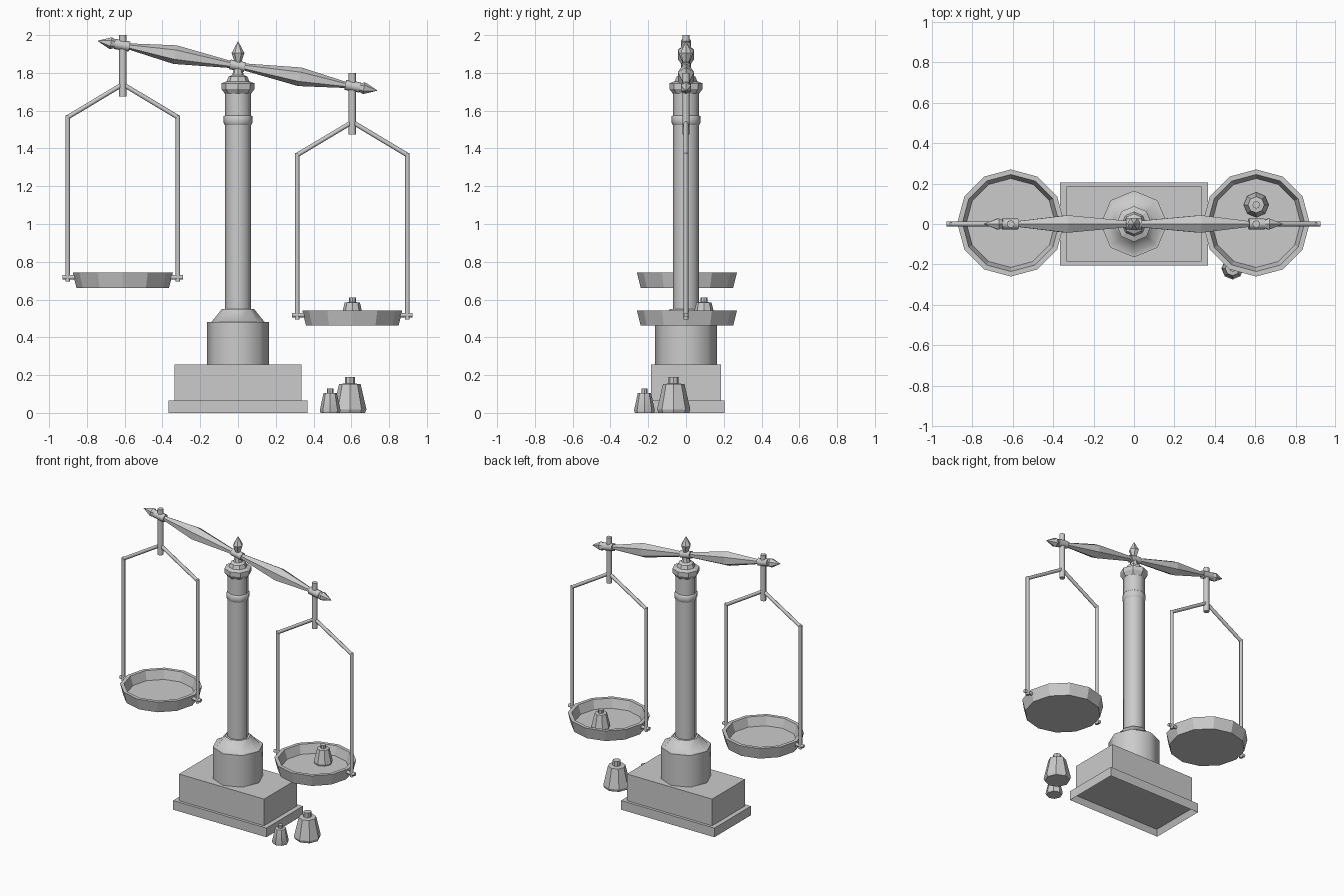
import bpy, bmesh, math
from mathutils import Vector, Matrix

cube = bpy.data.objects.get("Cube")
if cube:
    bpy.data.objects.remove(cube, do_unlink=True)

metal = bpy.data.materials.new("grey metal")
metal.use_nodes = True
GREY = (0.6, 0.6, 0.6, 1)
metal.diffuse_color = GREY
metal.node_tree.nodes["Principled BSDF"].inputs["Base Color"].default_value = GREY


def finish(name, bm, smooth=0):
    bmesh.ops.remove_doubles(bm, verts=bm.verts, dist=1e-5)
    bmesh.ops.recalc_face_normals(bm, faces=bm.faces)
    mesh = bpy.data.meshes.new(name)
    bm.to_mesh(mesh)
    bm.free()
    mesh.materials.append(metal)
    obj = bpy.data.objects.new(name, mesh)
    bpy.context.collection.objects.link(obj)
    if smooth:
        bpy.ops.object.select_all(action="DESELECT")
        obj.select_set(True)
        bpy.context.view_layer.objects.active = obj
        bpy.ops.object.shade_smooth_by_angle(angle=math.radians(smooth))
    return obj


def lathe(name, profile, sides, matrix=Matrix(), smooth=0):
    """Revolve (radius, height) pairs around z, closing both ends."""
    bm = bmesh.new()
    rings = []
    for r, z in profile:
        rings.append([bm.verts.new(matrix @ Vector((
            r * math.cos(math.tau * i / sides), r * math.sin(math.tau * i / sides), z)))
            for i in range(sides)])
    for a, b in zip(rings, rings[1:]):
        for i in range(sides):
            j = (i + 1) % sides
            bm.faces.new((a[i], a[j], b[j], b[i]))
    bm.faces.new(rings[0])
    bm.faces.new(rings[-1])
    return finish(name, bm, smooth)


def rod(name, a, b, r, sides=8):
    a, b = Vector(a), Vector(b)
    d = b - a
    m = Matrix.Translation(a) @ d.to_track_quat("Z", "Y").to_matrix().to_4x4()
    return lathe(name, [(r, 0), (r, d.length)], sides, m, 50)


def box(name, sx, sy, z0, z1, recess=0):
    bm = bmesh.new()
    bmesh.ops.create_cube(bm, size=1, matrix=Matrix.Translation((0, 0, (z0 + z1) / 2))
                          @ Matrix.Diagonal((sx, sy, z1 - z0, 1)))
    if recess:
        under = min(bm.faces, key=lambda f: f.calc_center_median().z)
        bmesh.ops.inset_region(bm, faces=[under], thickness=0.025)
        bmesh.ops.translate(bm, verts=under.verts, vec=(0, 0, recess))
    return finish(name, bm)


# Pedestal
box("base_plate", 0.735, 0.41, 0, 0.065, 0.04)
box("base_block", 0.67, 0.37, 0.065, 0.255)
lathe("drum", [(0.165, 0.255), (0.165, 0.48), (0.14, 0.482), (0.085, 0.55)], 8, smooth=50)

# Column with its ring and cap
lathe("column", [(0.07, 0.54), (0.07, 1.69)], 8, smooth=50)
lathe("column_ring", [(0.07, 1.525), (0.076, 1.535), (0.076, 1.57), (0.07, 1.575)], 8, smooth=50)
lathe("column_cap", [(0.07, 1.69), (0.088, 1.715), (0.088, 1.745), (0.06, 1.755),
                     (0.05, 1.78), (0.03, 1.79), (0.016, 1.85)], 8)
lathe("finial", [(0.012, 1.84), (0.034, 1.905), (0.002, 1.965)], 6)

# Tilted beam, half mirrored about the pivot
half = [(0.018, 0), (0.018, 0.03), (0.05, 0.335), (0.018, 0.57), (0.018, 0.65),
        (0.032, 0.68), (0.002, 0.75)]
profile = [(r, -d) for r, d in reversed(half[1:])] + half
tilt = math.atan2(0.215, 1.21)
lean = Matrix.Translation((-0.003, 0, 1.838)) @ Matrix.Rotation(math.pi / 2 + tilt, 4, "Y")
lathe("beam", profile, 6, lean)
for label, d, r in (("left", 0.62, 0.027), ("pivot", 0, 0.026), ("right", -0.62, 0.027)):
    lathe(label + "_collar", [(r, d - 0.04), (r, d + 0.04)], 8, lean, 50)

# Hangers and pans: the left one hangs lower
for side, x, drop in (("right", -0.61, 0), ("left", 0.605, -0.2)):
    rod(side + "_stem", (x, 0, 1.675 + drop), (x, 0, 2.0 + drop), 0.019)
    for tag, s in (("outer", -1), ("inner", 1)):
        xe = x + s * 0.292
        rod(f"{side}_{tag}_arm", (x, 0, 1.74 + drop), (xe, 0, 1.565 + drop), 0.012)
        rod(f"{side}_{tag}_hanger", (xe, 0, 1.575 + drop), (xe, 0, 0.695 + drop), 0.012)
        rod(f"{side}_{tag}_peg", (x + s * 0.25, 0, 0.718 + drop),
            (x + s * 0.318, 0, 0.718 + drop), 0.012)
    lathe(side + "_pan", [(0.245, 0.662), (0.265, 0.743), (0.24, 0.743), (0.22, 0.68)],
          12, Matrix.Translation((x, 0.005, drop)))

# Weights share one outline at two sizes
for name, place, r, h in (("large_weight", (0.592, -0.065, 0), 0.088, 0.19),
                          ("small_weight", (0.488, -0.22, 0), 0.055, 0.13),
                          ("pan_weight", (0.605, 0.095, 0.48), 0.062, 0.13)):
    lathe(name, [(0.92 * r, 0), (r, 0.1 * h), (0.65 * r, 0.8 * h), (0.3 * r, 0.82 * h),
                 (0.3 * r, h)], 8, Matrix.Translation(place), 30)
